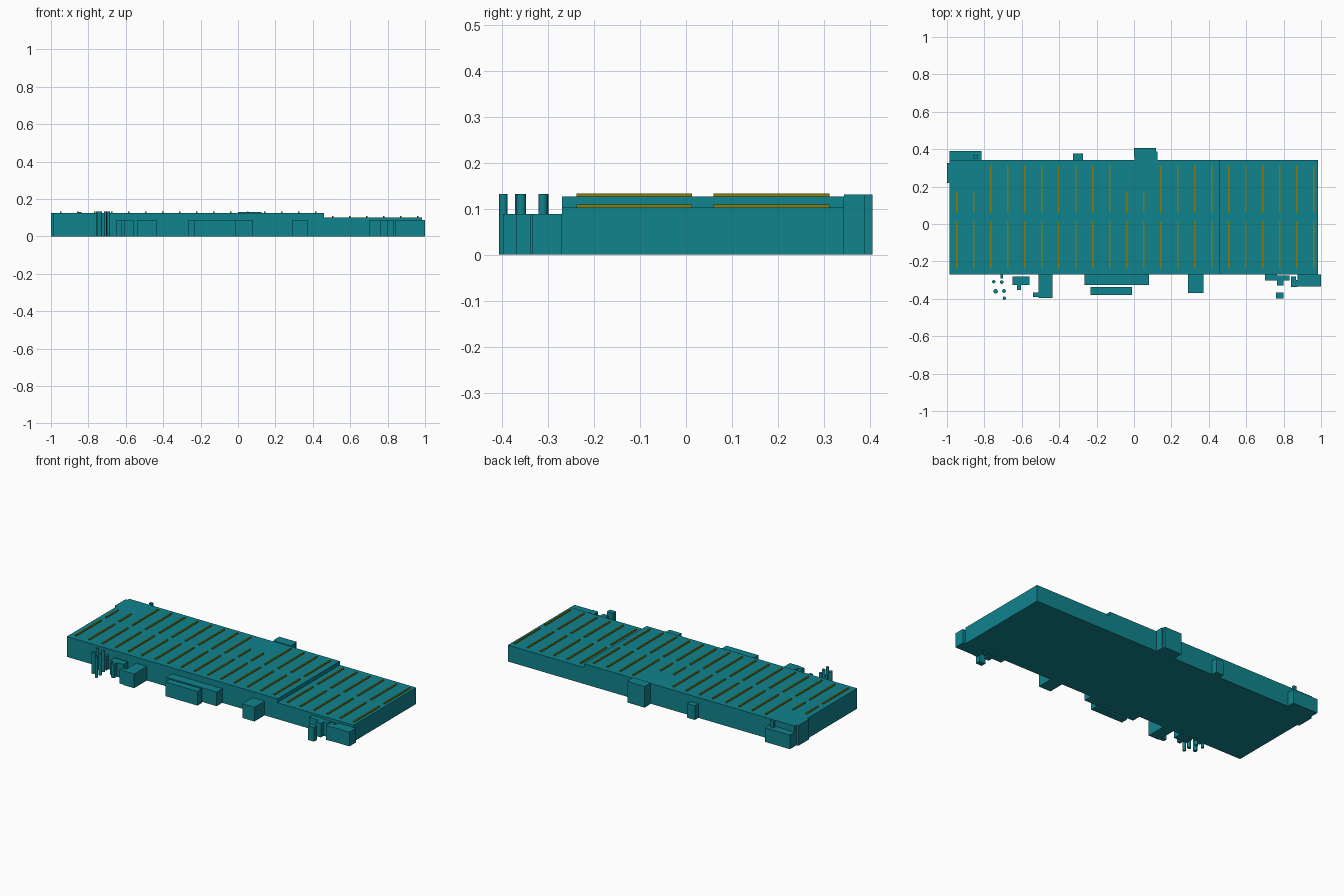
import bpy, bmesh

if "Cube" in bpy.data.objects:
    bpy.data.objects.remove(bpy.data.objects["Cube"])


def material(name, rgb):
    m = bpy.data.materials.new(name)
    m.diffuse_color = (*rgb, 1)
    m.use_nodes = True
    m.node_tree.nodes["Principled BSDF"].inputs["Base Color"].default_value = m.diffuse_color
    return m


TEAL = material("teal_cladding", (0.005, 0.23, 0.27))
OLIVE = material("olive_glazing", (0.23, 0.21, 0.005))


def finish(name, bm, mat):
    bmesh.ops.recalc_face_normals(bm, faces=bm.faces)
    mesh = bpy.data.meshes.new(name)
    bm.to_mesh(mesh)
    bm.free()
    mesh.materials.append(mat)
    obj = bpy.data.objects.new(name, mesh)
    bpy.context.collection.objects.link(obj)
    return obj


def add_box(bm, x0, x1, y0, y1, z0, z1):
    verts = bmesh.ops.create_cube(bm, size=1)["verts"]
    for v in verts:
        v.co.x = x1 if v.co.x > 0 else x0
        v.co.y = y1 if v.co.y > 0 else y0
        v.co.z = z1 if v.co.z > 0 else z0


def block(name, x0, x1, y0, y1, height):
    bm = bmesh.new()
    add_box(bm, x0, x1, y0, y1, 0, height)
    return finish(name, bm, TEAL)


def tank(name, x, y, radius, height):
    bm = bmesh.new()
    bmesh.ops.create_cone(bm, cap_ends=True, segments=16, radius1=radius,
                          radius2=radius, depth=height)
    bmesh.ops.translate(bm, verts=bm.verts, vec=(x, y, height / 2))
    obj = finish(name, bm, TEAL)
    for p in obj.data.polygons:
        p.use_smooth = abs(p.normal.z) < 0.5
    for e in obj.data.edges:
        a, b = (obj.data.vertices[i].co.z for i in e.vertices)
        e.use_edge_sharp = abs(a - b) < 1e-5


# Main hall: stepped side profile extruded front to back
FRONT, BACK, STEP = -0.27, 0.343, 0.46
HIGH, LOW, ANNEX = 0.126, 0.102, 0.088
profile = [(-0.987, 0), (0.983, 0), (0.983, LOW), (STEP, LOW),
           (STEP, HIGH), (-0.987, HIGH)]
bm = bmesh.new()
face = bm.faces.new([bm.verts.new((x, FRONT, z)) for x, z in profile])
ext = bmesh.ops.extrude_face_region(bm, geom=[face])["geom"]
bmesh.ops.translate(bm, vec=(0, BACK - FRONT, 0),
                    verts=[g for g in ext if isinstance(g, bmesh.types.BMVert)])
finish("main_hall", bm, TEAL)

# Roof skylight strips in two rows, some of the back row shortened
front_row, back_row = bmesh.new(), bmesh.new()
for i in range(22):
    x = -0.948 + i * 0.0909
    roof = HIGH if x < STEP else LOW
    back_end = 0.175 if i in (0, 1, 10, 11) else 0.312
    for bm, y0, y1 in ((front_row, -0.238, 0.013), (back_row, 0.06, back_end)):
        add_box(bm, x - 0.0045, x + 0.0045, y0, y1, roof - 0.004, roof + 0.007)
finish("front_skylights", front_row, OLIVE)
finish("back_skylights", back_row, OLIVE)

# Back and left annexes
block("left_annex", -1.0, -0.987, 0.22, 0.325, HIGH)
block("back_corner_annex", -0.987, -0.815, BACK, 0.39, ANNEX)
block("back_corner_stack", -0.858, -0.838, 0.35, 0.368, 0.131)
block("back_small_annex", -0.325, -0.273, BACK, 0.378, ANNEX)
block("back_tower", 0.0, 0.118, 0.357, 0.405, 0.131)
block("back_tower_core", 0.003, 0.125, BACK, 0.388, 0.131)

# Front annexes and sheds
sheds = {
    "utility_shed": (-0.65, -0.56, -0.325, -0.28),
    "utility_porch": (-0.625, -0.605, -0.352, -0.325),
    "loading_bay": (-0.51, -0.437, -0.395, FRONT),
    "loading_bay_side": (-0.54, -0.51, -0.39, -0.365),
    "office_annex": (-0.265, 0.081, -0.325, FRONT),
    "office_shed": (-0.232, -0.012, -0.38, -0.337),
    "front_wing": (0.289, 0.372, -0.37, FRONT),
    "service_strip": (0.70, 0.765, -0.302, FRONT),
    "service_strip_end": (0.765, 0.832, -0.302, -0.276),
    "service_porch": (0.765, 0.80, -0.33, -0.302),
    "service_shed": (0.758, 0.80, -0.398, -0.367),
    "corner_link": (0.84, 0.866, -0.30, -0.28),
    "corner_shed": (0.84, 0.875, -0.338, -0.30),
    "front_corner_annex": (0.875, 1.0, -0.335, FRONT),
    "tank_pump_house": (-0.715, -0.70, -0.292, FRONT),
}
for name, (x0, x1, y0, y1) in sheds.items():
    block(name, x0, x1, y0, y1, ANNEX)

# Vertical storage tanks
for i, (x, y, r) in enumerate([(-0.75, -0.308, 0.009), (-0.707, -0.311, 0.010),
                               (-0.740, -0.360, 0.012), (-0.695, -0.358, 0.010),
                               (-0.693, -0.397, 0.009)]):
    tank(f"storage_tank_{i + 1}", x, y, r, 0.132)
